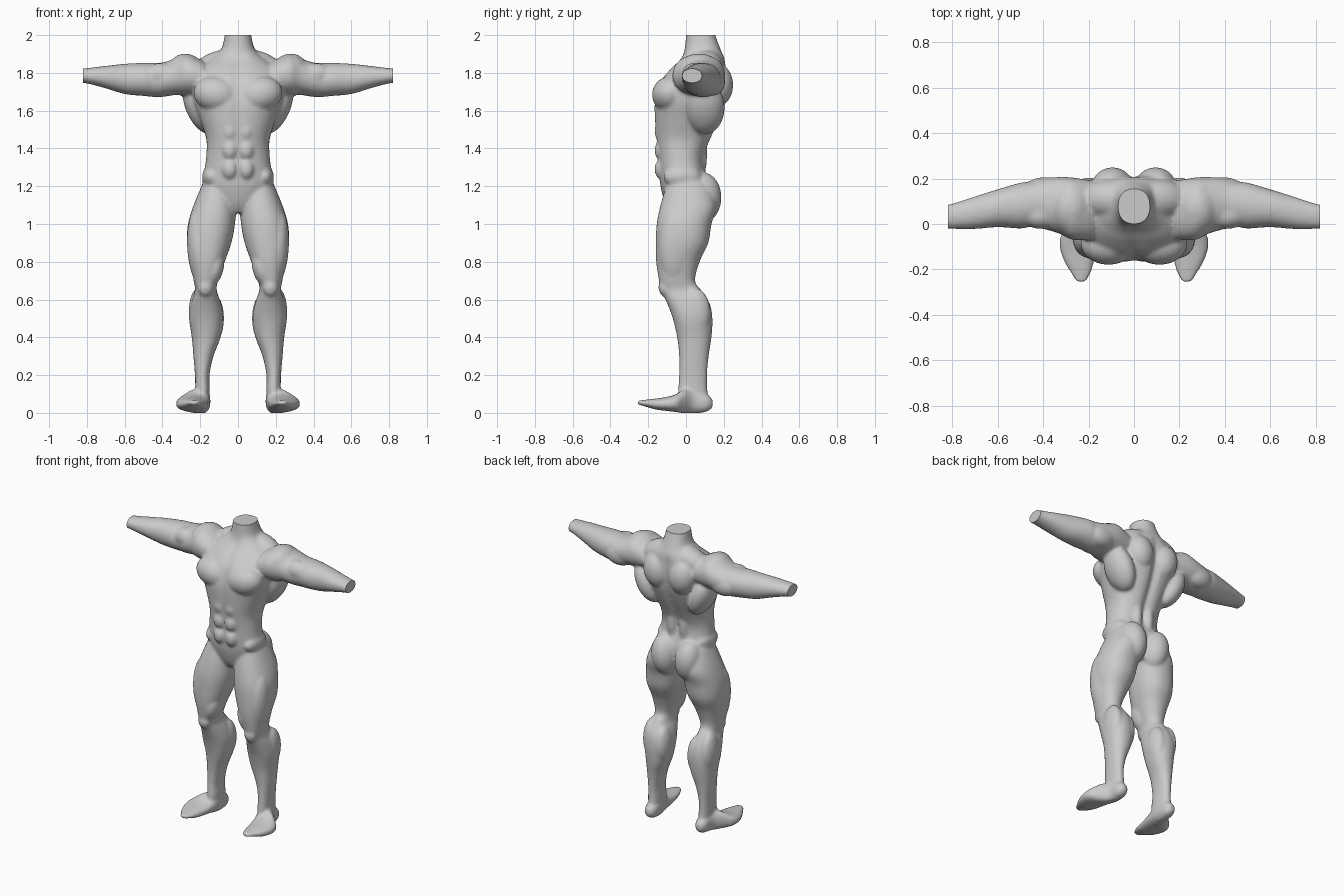
import bpy, bmesh, math
from mathutils import Vector, Matrix

bm = bmesh.new()
SEG = 40


def smooth_rings(rows, n=5):
    # Catmull-Rom interpolation between cross-section rows
    out = []
    for i in range(len(rows) - 1):
        a, b, c, d = (rows[max(0, min(len(rows) - 1, i + k))] for k in (-1, 0, 1, 2))
        for j in range(n):
            t = j / n
            out.append([0.5 * (2 * q + (r - p) * t + (2 * p - 5 * q + 4 * r - s) * t * t
                        + (3 * q - p - 3 * r + s) * t ** 3) for p, q, r, s in zip(a, b, c, d)])
    return out + [list(rows[-1])]


def loft(rows, place, power=2.3, groove=False):
    # rows: (station, u_min, u_max, v_min, v_max[, front groove, back groove])
    rings = []
    for row in smooth_rings(rows):
        t, u0, u1, v0, v1 = row[:5]
        ring = []
        for k in range(SEG):
            a = 2 * math.pi * k / SEG
            c, s = math.cos(a), math.sin(a)
            cu = math.copysign(abs(c) ** (2 / power), c)
            cv = math.copysign(abs(s) ** (2 / power), s)
            u = (u0 + u1) / 2 + cu * (u1 - u0) / 2
            v = (v0 + v1) / 2 + cv * (v1 - v0) / 2
            if groove:
                v += (row[5] if s < 0 else -row[6]) * math.exp(-(u / 0.03) ** 2)
            ring.append(bm.verts.new(place(t, u, v)))
        rings.append(ring)
    for r0, r1 in zip(rings, rings[1:]):
        for k in range(SEG):
            bm.faces.new((r0[k], r0[(k + 1) % SEG], r1[(k + 1) % SEG], r1[k]))
    bm.faces.new(rings[0])
    bm.faces.new(rings[-1])


def muscle(side, centre, radii, tilt=0):
    # tilt turns the ellipsoid about the y axis (degrees)
    m = (Matrix.Translation((side * centre[0], centre[1], centre[2]))
         @ Matrix.Rotation(math.radians(side * tilt), 4, 'Y') @ Matrix.Diagonal((*radii, 1)))
    bmesh.ops.create_uvsphere(bm, u_segments=28, v_segments=18, radius=1, matrix=m)


# torso and neck: z, half width, front y, back y, front groove, back groove
torso = [(1.06, .05, -.08, .09, 0, 0), (1.11, .13, -.11, .12, 0, .01), (1.2, .185, -.135, .14, 0, .02),
         (1.28, .178, -.142, .105, .004, .012), (1.36, .168, -.148, .1, .008, .02),
         (1.45, .168, -.16, .135, .01, .025), (1.55, .2, -.168, .18, .01, .025),
         (1.65, .235, -.168, .215, .012, .025), (1.75, .245, -.14, .225, .012, .02),
         (1.82, .215, -.085, .215, .01, .01), (1.87, .15, -.035, .205, .008, 0),
         (1.92, .092, -.008, .185, 0, 0), (2.0, .07, 0, .155, 0, 0), (2.04, .07, 0, .15, 0, 0)]
loft([(z, -w, w, f, b, gf, gb) for z, w, f, b, gf, gb in torso],
     lambda t, u, v: (u, v, t), 2.3, True)

# leg: z, inner x, outer x, front y, back y
leg = [(1.22, .03, .185, -.1, .12), (1.1, .012, .235, -.135, .16), (1.0, .016, .265, -.155, .135),
       (.9, .035, .27, -.16, .118), (.8, .07, .253, -.158, .072), (.7, .105, .235, -.143, .048),
       (.65, .113, .228, -.132, .08), (.58, .09, .248, -.1, .125), (.5, .077, .258, -.07, .14),
       (.4, .092, .245, -.047, .135), (.3, .13, .236, -.036, .12), (.2, .151, .228, -.036, .112),
       (.12, .149, .226, -.042, .114), (.05, .155, .225, -.04, .125)]
# foot: y, inner x, outer x, bottom z, top z
foot = [(.142, .172, .208, .03, .07), (.11, .15, .228, .006, .1), (.04, .146, .24, -.004, .125),
        (-.01, .15, .285, -.002, .125), (-.05, .155, .322, .004, .1), (-.1, .163, .328, .01, .085),
        (-.16, .175, .31, .018, .076), (-.21, .188, .282, .032, .07), (-.255, .21, .255, .045, .065)]
# arm: x, front y, back y, bottom z, top z
arm = [(.18, -.07, .19, 1.69, 1.86), (.27, -.07, .205, 1.68, 1.9), (.33, -.042, .207, 1.683, 1.877),
       (.4, -.022, .202, 1.673, 1.855), (.45, -.012, .187, 1.673, 1.853), (.5, -.02, .182, 1.678, 1.853),
       (.6, -.014, .153, 1.688, 1.848), (.7, -.022, .122, 1.718, 1.837), (.8, -.022, .09, 1.744, 1.825),
       (.86, -.02, .08, 1.75, 1.82)]

for s in (1, -1):
    loft(leg, lambda t, u, v: (s * u, v, t), 2.2)
    loft(foot, lambda t, u, v: (s * u, t, v), 2.3)
    loft(arm, lambda t, u, v: (s * t, u, v), 2.1)
    # chest, shoulders and upper back
    muscle(s, (.112, -.085, 1.685), (.125, .095, .095), -12)
    muscle(s, (.275, .07, 1.795), (.1, .125, .108), 15)
    muscle(s, (.2, .1, 1.615), (.075, .105, .15), 25)
    muscle(s, (.105, .11, 1.835), (.14, .085, .08), 18)
    muscle(s, (.095, .165, 1.735), (.09, .085, .115), 10)
    # abdomen and lower back
    for z in (1.29, 1.39, 1.49):
        muscle(s, (.043, -.125, z), (.043, .042, .056))
    muscle(s, (.045, .07, 1.37), (.038, .042, .15))
    muscle(s, (.14, -.02, 1.25), (.05, .1, .06))
    # buttock, thigh and calf
    muscle(s, (.088, .085, 1.14), (.088, .103, .135), 5)
    muscle(s, (.205, -.06, .87), (.064, .088, .2), 4)
    muscle(s, (.125, -.085, .77), (.05, .065, .1), -12)
    muscle(s, (.172, -.11, .665), (.042, .036, .05))
    muscle(s, (.125, .06, .5), (.051, .075, .125))
    muscle(s, (.213, .05, .53), (.048, .08, .13))
    # upper arm
    muscle(s, (.41, .04, 1.79), (.09, .062, .062))
    muscle(s, (.39, .145, 1.75), (.1, .062, .07))

bmesh.ops.recalc_face_normals(bm, faces=bm.faces)
mesh = bpy.data.meshes.new("body")
bm.to_mesh(mesh)
bm.free()
body = bpy.data.objects.new("body", mesh)
bpy.context.collection.objects.link(body)

# fuse the parts into one skin
remesh = body.modifiers.new("fuse", 'REMESH')
remesh.mode = 'VOXEL'
remesh.voxel_size = 0.009
relax = body.modifiers.new("relax", 'SMOOTH')
relax.factor = 0.5
relax.iterations = 7
dg = bpy.context.evaluated_depsgraph_get()
skin = bpy.data.meshes.new_from_object(body.evaluated_get(dg))
body.modifiers.clear()

# flat cuts at neck and wrists, level sole
bm = bmesh.new()
bm.from_mesh(skin)
for co, no in (((0, 0, 2), (0, 0, 1)), ((.82, 0, 0), (1, 0, 0)), ((-.82, 0, 0), (-1, 0, 0))):
    cut = bmesh.ops.bisect_plane(bm, geom=bm.verts[:] + bm.edges[:] + bm.faces[:],
                                 plane_co=co, plane_no=no, clear_outer=True)
    rim = [e for e in cut['geom_cut'] if isinstance(e, bmesh.types.BMEdge)]
    bmesh.ops.holes_fill(bm, edges=rim, sides=0)
for v in bm.verts:
    v.co.z = max(v.co.z, 0)
bmesh.ops.recalc_face_normals(bm, faces=bm.faces)
bm.to_mesh(skin)
bm.free()
body.data = skin

bpy.context.view_layer.objects.active = body
body.select_set(True)
bpy.ops.object.shade_smooth_by_angle(angle=math.radians(50))
